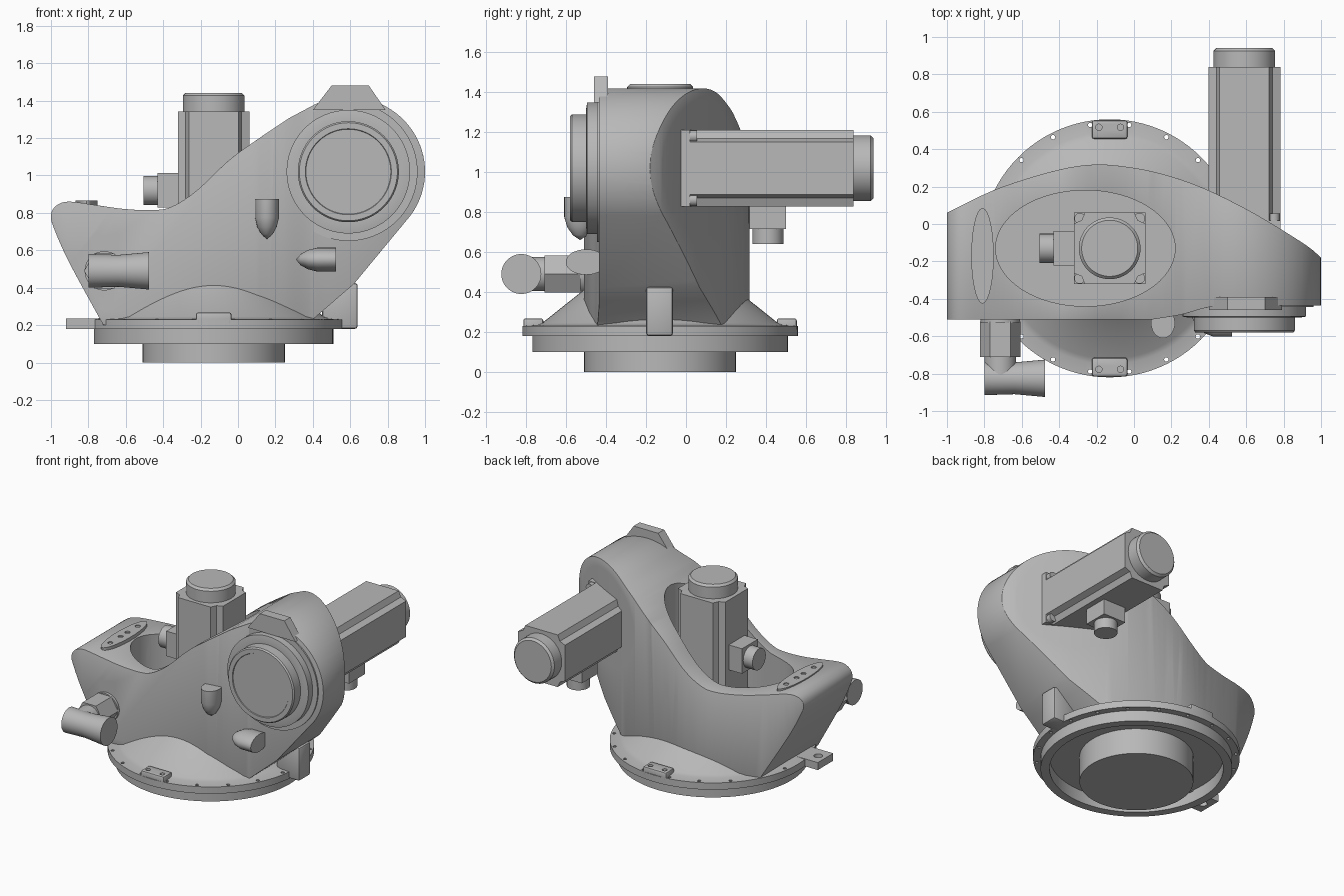
import bpy, bmesh, math
from mathutils import Vector

if "Cube" in bpy.data.objects:
    bpy.data.objects.remove(bpy.data.objects["Cube"], do_unlink=True)

GREY = (0.48, 0.48, 0.48, 1)
mat = bpy.data.materials.new("cast grey")
mat.use_nodes = True
mat.diffuse_color = GREY
mat.node_tree.nodes["Principled BSDF"].inputs["Base Color"].default_value = GREY

ORDER = {"x": (2, 0, 1), "y": (0, 2, 1), "z": (0, 1, 2)}


def finish(name, bm, axis, centre):
    """Turn the local z axis to the wanted axis, move, and make an object."""
    for v in bm.verts:
        v.co = Vector([v.co[i] for i in ORDER[axis]]) + Vector(centre)
    bmesh.ops.recalc_face_normals(bm, faces=bm.faces)
    mesh = bpy.data.meshes.new(name)
    bm.to_mesh(mesh)
    bm.free()
    mesh.materials.append(mat)
    ob = bpy.data.objects.new(name, mesh)
    bpy.context.scene.collection.objects.link(ob)
    return ob


def prism(name, pts, axis, lo, hi, centre=(0, 0, 0)):
    bm = bmesh.new()
    face = bm.faces.new([bm.verts.new((u, v, lo)) for u, v in pts])
    new = bmesh.ops.extrude_face_region(bm, geom=[face])["geom"]
    for v in new:
        if isinstance(v, bmesh.types.BMVert):
            v.co.z = hi
    return finish(name, bm, axis, centre)


def box(name, x, y, z):
    pts = [(x[0], y[0]), (x[1], y[0]), (x[1], y[1]), (x[0], y[1])]
    return prism(name, pts, "z", z[0], z[1])


def lathe(name, prof, axis="z", centre=(0, 0, 0), n=64):
    bm = bmesh.new()
    vs = [bm.verts.new((r, 0, h)) for r, h in prof]
    es = [bm.edges.new(p) for p in zip(vs, vs[1:])]
    bmesh.ops.spin(bm, geom=vs + es, cent=(0, 0, 0), axis=(0, 0, 1),
                   angle=math.tau, steps=n)
    bmesh.ops.remove_doubles(bm, verts=bm.verts, dist=1e-5)
    return finish(name, bm, axis, centre)


def cyl(name, r, lo, hi, axis="z", centre=(0, 0, 0), n=48):
    return lathe(name, [(0, lo), (r, lo), (r, hi), (0, hi)], axis, centre, n)


def spline(pts, k=6):
    """Smooth curve through the points."""
    p = [Vector(q) for q in [pts[0]] + pts + [pts[-1]]]
    out = []
    for a, b, c, d in zip(p, p[1:], p[2:], p[3:]):
        for i in range(k):
            t = i / k
            out.append(tuple(0.5 * (2 * b + (c - a) * t + (2 * a - 5 * b + 4 * c - d) * t * t
                                    + (3 * b - a - 3 * c + d) * t ** 3)))
    return out + [tuple(pts[-1])]


def bake(ob):
    bpy.context.view_layer.update()
    dg = bpy.context.evaluated_depsgraph_get()
    ob.data = bpy.data.meshes.new_from_object(ob.evaluated_get(dg))
    ob.modifiers.clear()


def boolean(ob, cutters, op="DIFFERENCE"):
    for c in cutters:
        m = ob.modifiers.new("bool", "BOOLEAN")
        m.operation, m.object, m.solver = op, c, "EXACT"
        bake(ob)
        bpy.data.objects.remove(c, do_unlink=True)


def bevel(ob, width, segments=2, angle=40):
    m = ob.modifiers.new("bevel", "BEVEL")
    m.width, m.segments, m.limit_method = width, segments, "ANGLE"
    m.angle_limit = math.radians(angle)
    bake(ob)


ARM = (0.59, 0, 1.02)
BASE = (-0.13, -0.13, 0)

# Housing: side outline crossed with plan outline
left_top = [(-0.72, 0.2), (-0.9, 0.53), (-0.985, 0.72), (-1, 0.79), (-0.97, 0.84), (-0.9, 0.86),
            (-0.75, 0.84), (-0.6, 0.82), (-0.45, 0.815), (-0.35, 0.835), (-0.22, 0.92),
            (-0.05, 1.08), (0.1, 1.19), (0.27, 1.305)]
arc = [(ARM[0] + 0.41 * math.cos(math.radians(a)), ARM[2] + 0.4 * math.sin(math.radians(a)))
       for a in range(116, -40, -4)]
housing = prism("housing", spline(left_top) + arc + [(0.62, 0.42), (0.4, 0.23), (0.4, 0.2)],
                "y", -0.7, 0.5)
back = spline([(1, -0.18), (0.9, -0.1), (0.6, 0.08), (0.3, 0.22), (0, 0.3), (-0.3, 0.31),
               (-0.7, 0.2), (-1, 0.06)])
front = [(-1, -0.51)] + spline([(0.1, -0.51), (0.25, -0.485), (0.4, -0.445), (0.55, -0.435)])
plan = [(1.05, -0.435), (1.05, -0.22)] + back + [(-1.05, 0.035), (-1.05, -0.51)] + front[1:]
boolean(housing, [prism("plan", plan, "z", 0, 2)], "INTERSECT")
bevel(housing, 0.018)

# Housing openings: motor well, arm bore, end window, screw holes
well = [(-0.26 + 0.48 * math.cos(i * math.tau / 64), -0.13 + 0.31 * math.sin(i * math.tau / 64))
        for i in range(64)]
window = prism("window", [(-0.42, 0.33), (-0.02, 0.33), (0.0, 0.36), (0.0, 0.66), (-0.04, 0.7),
                          (-0.4, 0.7), (-0.44, 0.66), (-0.44, 0.36)], "x", -1.2, -0.6)
cuts = [prism("well", well, "z", 0.48, 2), window,
        cyl("bore", 0.34, -0.25, 0.6, "y", ARM, 64)]
for x, z, r in [(-0.76, 0.67, 0.017), (-0.66, 0.67, 0.017), (-0.71, 0.3, 0.028)]:
    cuts.append(cyl("hole", r, -0.6, -0.48, "y", (x, 0, z), 16))
for x in (-0.14, -0.06):
    cuts.append(cyl("hole", 0.014, 0.28, 0.5, "y", (x, 0, 0.68), 16))
boolean(housing, cuts)

# Base: boss, hollow flange and conical shoulder
base = lathe("base_flange", [(0, 0), (0.38, 0), (0.38, 0.19), (0.58, 0.19), (0.58, 0.1),
                             (0.64, 0.1), (0.64, 0.18), (0.69, 0.18), (0.69, 0.23),
                             (0.62, 0.235), (0.59, 0.245), (0.37, 0.42), (0, 0.42)],
             "z", BASE, 96)
holes = []
for i in range(20):
    a = math.tau * (i + 0.5) / 20
    holes.append(cyl("hole", 0.012, 0.1, 0.3, "z",
                     (BASE[0] + 0.667 * math.cos(a), BASE[1] + 0.667 * math.sin(a), 0), 10))
boolean(base, holes)

# Flange pads with screws, and side lugs
for side, word in ((1, "rear"), (-1, "front")):
    y = BASE[1] + side * 0.635
    pad = box(word + "_pad", (-0.225, -0.035), (y - 0.05, y + 0.05), (0.2, 0.268))
    bevel(pad, 0.012)
    boolean(pad, [cyl("hole", 0.017, 0.25, 0.3, "z", (BASE[0] + s * 0.058, y + side * 0.012, 0), 16)
                  for s in (-1, 1)])
lug = box("left_lug", (0.45, 0.64), (-0.2, -0.065), (0.18, 0.425))
bevel(lug, 0.015)
tab = box("right_tab", (-0.92, -0.6), (-0.4, -0.22), (0.18, 0.235))
boolean(tab, [cyl("hole", 0.03, 0.1, 0.3, "z", (-0.86, -0.31, 0), 20)])

# Arm joint: stepped hub and lifting eye
lathe("arm_hub", [(0, -0.3), (0.37, -0.3), (0.37, -0.445), (0.33, -0.445), (0.33, -0.495),
                  (0.3, -0.5), (0.27, -0.5), (0.27, -0.57), (0.262, -0.58), (0.23, -0.58),
                  (0.227, -0.575), (0, -0.575)], "y", ARM, 96)
eye = prism("lifting_eye", [(0.4, 1.35), (0.5, 1.48), (0.7, 1.48), (0.79, 1.35)], "y", -0.46, -0.39)
boolean(eye, [cyl("hole", 0.026, -0.6, -0.3, "y", (0.59, 0, 1.445), 24)])


def motor(name, axis, centre, start, flange, end, plug):
    """Motor along one axis; plug gives its connector's position and direction."""
    h, outline = 0.192, []
    for sx, sy in ((1, 1), (-1, 1), (-1, -1), (1, -1)):
        corner = [(h, h - 0.06), (h - 0.042, h - 0.042), (h - 0.06, h)]
        pts = [(sx * u, sy * v) for u, v in corner]
        outline += pts if sx * sy > 0 else pts[::-1]
    prism(name + "_body", outline, axis, start, end, centre)
    square = [(-h, -h), (h, -h), (h, h), (-h, h)]
    prism(name + "_mount", square, axis, start, flange, centre)
    lathe(name + "_cap", [(0, end - 0.01), (0.165, end - 0.01), (0.165, end + 0.085),
                          (0.15, end + 0.1), (0, end + 0.1)], axis, centre)
    for u, v in square:
        off = [(u * 0.83, v * 0.83, 0)[i] for i in ORDER[axis]]
        cyl(name + "_bolt", 0.03, flange - 0.01, flange + 0.035, axis,
            Vector(centre) + Vector(off), 16)
    plug_axis, plug_centre = plug
    s = 0.092
    prism(name + "_connector", [(-s, -s), (s, -s), (s, s), (-s, s)], plug_axis,
          -0.18, -0.3, plug_centre)
    cyl(name + "_plug", 0.078, -0.29, -0.375, plug_axis, plug_centre, 32)


motor("upright_motor", "z", BASE, 0.46, 0.55, 1.342, ("x", (-0.13, -0.13, 0.92)))
motor("arm_motor", "y", ARM, -0.27, 0.02, 0.84, ("z", (0.59, 0.41, 1.015)))

# Cable elbow on the front
cyl("elbow_collar", 0.105, -0.5, -0.53, "y", (-0.715, 0, 0.49))
cyl("elbow_nut", 0.108, -0.52, -0.71, "y", (-0.715, 0, 0.49), 6)
cyl("elbow_neck", 0.085, -0.7, -0.83, "y", (-0.715, 0, 0.49))
lathe("elbow_outlet", [(0, -0.8), (0.09, -0.8), (0.085, -0.64), (0.1, -0.475), (0, -0.475)],
      "x", (0, -0.825, 0.49))

# Teardrop hoods on the front
for name, axis, centre, direction in (("upper_hood", "z", (0.155, -0.53, 0.875), -1),
                                      ("lower_hood", "x", (0.525, -0.5, 0.55), -1)):
    hood = lathe(name, [(0, 0), (0.064, 0), (0.064, direction * 0.1), (0.052, direction * 0.15),
                        (0.03, direction * 0.19), (0, direction * 0.215)], axis, centre, 32)
    for v in hood.data.vertices:
        v.co.y = centre[1] + (v.co.y - centre[1]) * (1.25 if axis == "z" else 1.6)

# Oval plate on the shoulder with four holes
oval = [(-0.81 + 0.06 * math.cos(i * math.tau / 48), -0.17 + 0.255 * math.sin(i * math.tau / 48))
        for i in range(48)]
plate = prism("shoulder_plate", oval, "z", 0.83, 0.866)
boolean(plate, [cyl("hole", 0.018, 0.858, 0.9, "z", (-0.81, y, 0), 16)
                for y in (-0.01, -0.13, -0.21, -0.33)])

# Smooth shading with sharp edges kept
bpy.ops.object.select_all(action="DESELECT")
for ob in bpy.context.scene.objects:
    if ob.type == "MESH":
        ob.select_set(True)
        bpy.context.view_layer.objects.active = ob
bpy.ops.object.shade_smooth_by_angle(angle=math.radians(30))
